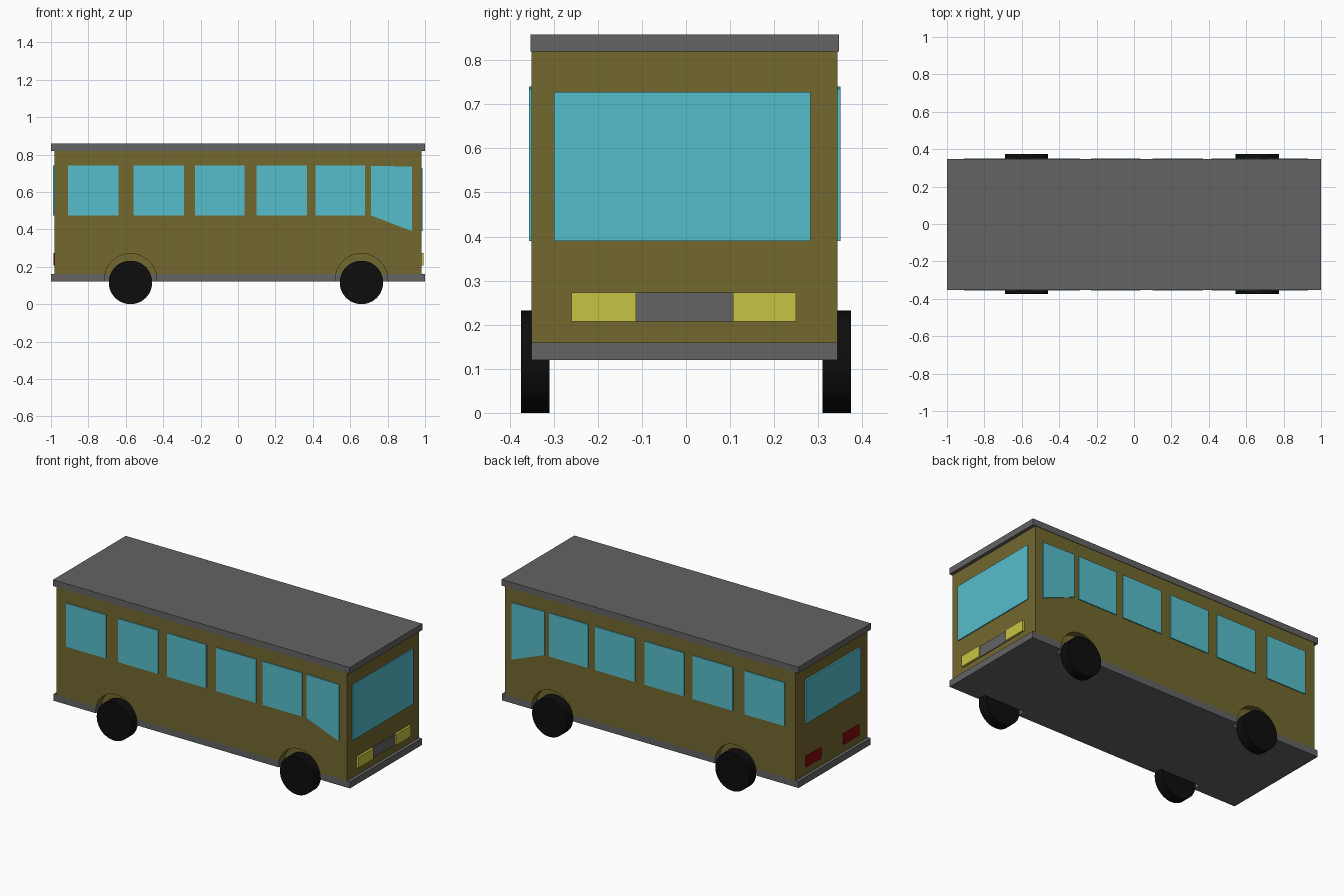
import bpy, bmesh, math
from mathutils import Matrix

if "Cube" in bpy.data.objects:
    bpy.data.objects.remove(bpy.data.objects["Cube"])

CY = -0.003            # centre line of the bodywork
WHEEL_X = (-0.575, 0.66)


def material(name, rgb):
    m = bpy.data.materials.new(name)
    m.diffuse_color = (*rgb, 1)
    m.use_nodes = True
    m.node_tree.nodes["Principled BSDF"].inputs["Base Color"].default_value = m.diffuse_color
    return m


OLIVE = material("olive_paint", (0.168, 0.139, 0.028))
GLASS = material("blue_glass", (0.093, 0.51, 0.60))
YELLOW = material("headlight_yellow", (0.58, 0.55, 0.06))
RED = material("tail_light_red", (0.25, 0.003, 0.005))
BLACK = material("black_rubber", (0.004, 0.004, 0.004))
GREY = material("dark_grey", (0.125, 0.125, 0.125))


def add_object(name, bm, mat=None):
    bmesh.ops.recalc_face_normals(bm, faces=bm.faces)
    me = bpy.data.meshes.new(name)
    bm.to_mesh(me)
    bm.free()
    ob = bpy.data.objects.new(name, me)
    bpy.context.collection.objects.link(ob)
    if mat:
        me.materials.append(mat)
    return ob


def box(name, x, y, z, mat):
    bm = bmesh.new()
    bmesh.ops.create_cube(bm, size=1)
    for v in bm.verts:
        for i, (a, b) in enumerate((x, y, z)):
            v.co[i] = b if v.co[i] > 0 else a
    return add_object(name, bm, mat)


def side_panel(name, outline, y0, y1, mat):
    """Extrude an x/z outline between two y positions."""
    bm = bmesh.new()
    face = bm.faces.new([bm.verts.new((x, y0, z)) for x, z in outline])
    new = bmesh.ops.extrude_face_region(bm, geom=[face])["geom"]
    verts = [g for g in new if isinstance(g, bmesh.types.BMVert)]
    bmesh.ops.translate(bm, verts=verts, vec=(0, y1 - y0, 0))
    return add_object(name, bm, mat)


def add_cylinder(bm, x, z, r, y0, y1):
    mat = Matrix.Translation((x, (y0 + y1) / 2, z)) @ Matrix.Rotation(math.pi / 2, 4, 'X')
    bmesh.ops.create_cone(bm, cap_ends=True, segments=48, radius1=r, radius2=r,
                          depth=abs(y1 - y0), matrix=mat)


def smooth(ob):
    bpy.ops.object.select_all(action='DESELECT')
    ob.select_set(True)
    bpy.context.view_layer.objects.active = ob
    bpy.ops.object.shade_smooth_by_angle(angle=math.radians(30))


# Bodywork, roof and floor slabs
body = box("body", (-0.98, 0.98), (CY - 0.347, CY + 0.347), (0.16, 0.82), OLIVE)
box("roof", (-1, 1), (CY - 0.35, CY + 0.35), (0.82, 0.858), GREY)
floor = box("floor", (-1, 1), (CY - 0.347, CY + 0.347), (0.12, 0.16), GREY)

# Wheel arches cut into body and floor
bm = bmesh.new()
for x in WHEEL_X:
    for s in (-1, 1):
        add_cylinder(bm, x, 0.13, 0.14, s * 0.30, s * 0.45)
cutter = add_object("arch_cutter", bm)
cutter.hide_render = True
for ob in (body, floor):
    mod = ob.modifiers.new("arches", 'BOOLEAN')
    mod.operation = 'DIFFERENCE'
    mod.solver = 'EXACT'
    mod.object = cutter
    bpy.context.view_layer.objects.active = ob
    bpy.ops.object.modifier_apply(modifier=mod.name)
bpy.data.objects.remove(cutter)

# Wheels
for x, end in zip(WHEEL_X, ("rear", "front")):
    for s, side in ((-1, "right"), (1, "left")):
        bm = bmesh.new()
        add_cylinder(bm, x, 0.116, 0.116, s * 0.31, s * 0.374)
        smooth(add_object(f"{end}_{side}_wheel", bm, BLACK))

# Side windows, the foremost one with a slanted sill
spans = [(-0.91, -0.64), (-0.56, -0.29), (-0.23, 0.035), (0.10, 0.37), (0.415, 0.68)]
outlines = [[(a, 0.475), (b, 0.475), (b, 0.74), (a, 0.74)] for a, b in spans]
outlines.append([(0.71, 0.475), (0.93, 0.39), (0.93, 0.735), (0.71, 0.74)])
for s, side in ((-1, "right"), (1, "left")):
    for i, outline in enumerate(outlines):
        side_panel(f"{side}_window_{i + 1}", outline, CY + s * 0.34, CY + s * 0.353, GLASS)

# Windscreen, rear window and grille
box("windscreen", (0.97, 0.986), (-0.30, 0.282), (0.39, 0.728), GLASS)
box("rear_window", (-0.99, -0.97), (-0.27, 0.252), (0.475, 0.74), GLASS)
box("grille", (0.97, 0.985), (-0.113, 0.107), (0.207, 0.273), GREY)

# Headlights and tail lights
for side, y in (("right", (-0.26, -0.113)), ("left", (0.107, 0.25))):
    box(f"{side}_headlight", (0.97, 0.993), y, (0.207, 0.273), YELLOW)
    box(f"{side}_tail_light", (-0.987, -0.97), y, (0.207, 0.273), RED)
